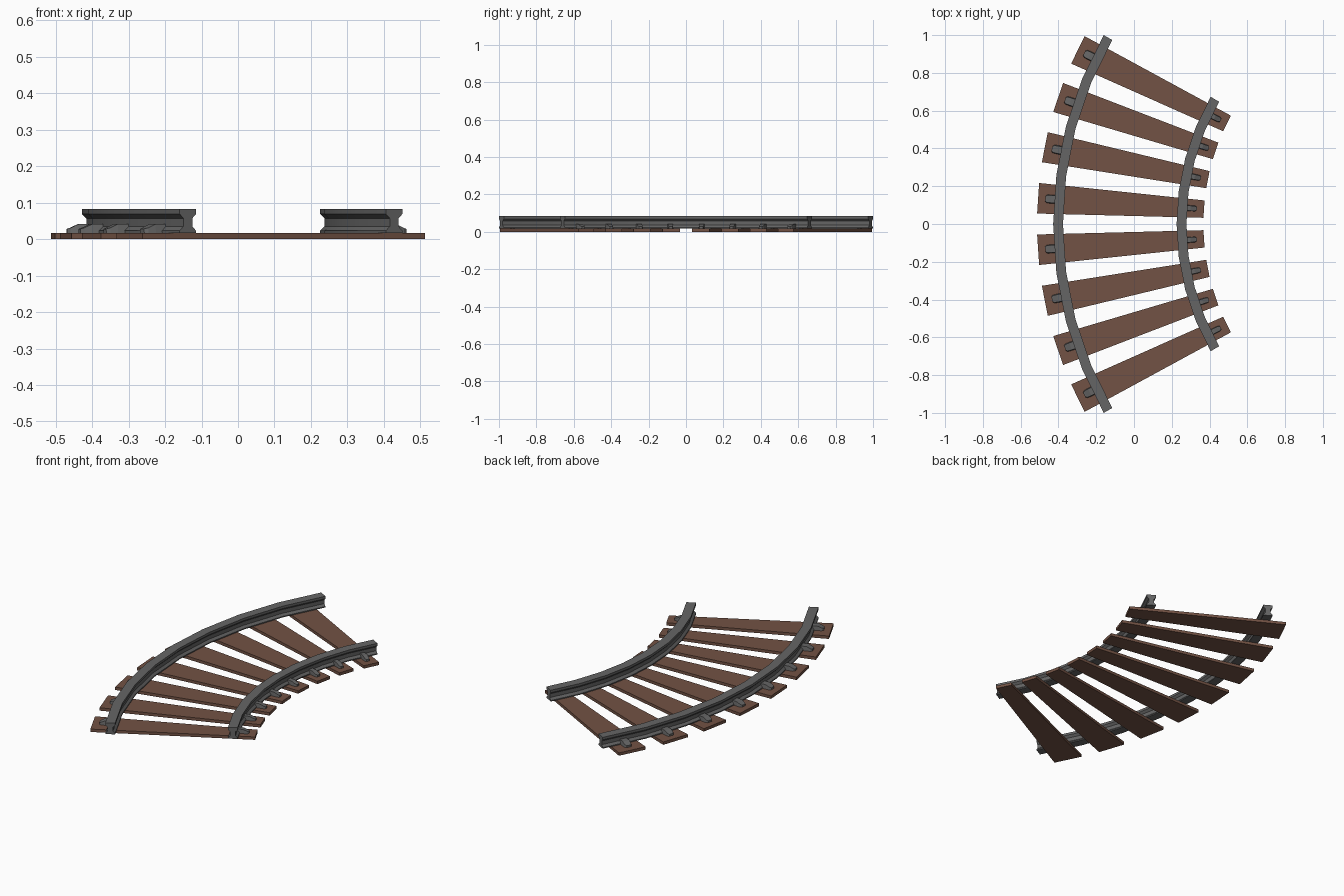
import bpy, math

if "Cube" in bpy.data.objects:
    bpy.data.objects.remove(bpy.data.objects["Cube"])

CX = 1.572                 # centre of the curve lies on +x
HALF = math.radians(30)    # half of the 60 degree sweep
SEGS = 8
TIE_TOP = 0.017


def material(name, rgb):
    m = bpy.data.materials.new(name)
    m.diffuse_color = (*rgb, 1)
    m.use_nodes = True
    m.node_tree.nodes["Principled BSDF"].inputs["Base Color"].default_value = m.diffuse_color
    return m


WOOD = material("wood", (0.17, 0.085, 0.058))
STEEL = material("steel", (0.13, 0.13, 0.13))


def polar(r, a, side=0.0):
    """Point at radius r and angle a, shifted sideways along the tangent."""
    return (CX - r * math.cos(a) + side * math.sin(a),
            r * math.sin(a) + side * math.cos(a))


def make(name, verts, faces, mat):
    me = bpy.data.meshes.new(name)
    me.from_pydata(verts, [], faces)
    me.materials.append(mat)
    ob = bpy.data.objects.new(name, me)
    bpy.context.collection.objects.link(ob)
    bpy.ops.object.select_all(action='DESELECT')
    bpy.context.view_layer.objects.active = ob
    ob.select_set(True)
    bpy.ops.object.mode_set(mode='EDIT')
    bpy.ops.mesh.select_all(action='SELECT')
    bpy.ops.mesh.normals_make_consistent(inside=False)
    bpy.ops.object.mode_set(mode='OBJECT')
    return ob


def loft(name, rings, mat):
    """Skin a list of equal closed rings and cap both ends."""
    n = len(rings[0])
    verts = [v for ring in rings for v in ring]
    faces = [tuple(range(n)), tuple(range(len(verts) - n, len(verts)))]
    for i in range(len(rings) - 1):
        for j in range(n):
            k = (j + 1) % n
            faces.append((i*n + j, i*n + k, (i+1)*n + k, (i+1)*n + j))
    return make(name, verts, faces, mat)


# Rails: waisted section swept along the arc
half_profile = [(0.026, 0.017), (0.026, 0.023), (0.014, 0.035),
                (0.014, 0.057), (0.026, 0.069), (0.026, 0.083)]
profile = half_profile + [(-x, z) for x, z in reversed(half_profile)]
for name, radius in (("outer_rail", 1.974), ("inner_rail", 1.3205)):
    rings = []
    for i in range(SEGS + 1):
        a = -HALF + 2 * HALF * i / SEGS
        rings.append([(*polar(radius + d, a), z) for d, z in profile])
    loft(name, rings, STEEL)
    bpy.ops.object.shade_smooth_by_angle(angle=math.radians(30))


def clip(name, a, r_rail, r_end, w):
    """Clamp plate rising toward the rail, with a narrowed outer end."""
    rings = []
    for t, width, top in ((0, 1, 0.042), (0.5, 1, 0.041),
                          (0.85, 0.95, 0.031), (1, 0.6, 0.028)):
        x = r_rail + (r_end - r_rail) * t
        h = w * width / 2
        rings.append([(*polar(x, a, -h), TIE_TOP), (*polar(x, a, h), TIE_TOP),
                      (*polar(x, a, h * 0.85), top),
                      (*polar(x, a, -h * 0.85), top)])
    loft(name, rings, STEEL)


# Tapered sleepers, each with a clip outside either rail
for i in range(8):
    a = math.radians(-26.25 + 7.5 * i)
    rings = []
    for r, h in ((2.084, 0.081), (1.204, 0.046)):
        rings.append([(*polar(r, a, s * h), z)
                      for s, z in ((-1, 0), (1, 0), (1, TIE_TOP), (-1, TIE_TOP))])
    loft(f"sleeper_{i + 1}", rings, WOOD)
    clip(f"outer_clip_{i + 1}", a, 1.984, 2.046, 0.046)
    clip(f"inner_clip_{i + 1}", a, 1.309, 1.242, 0.031)
